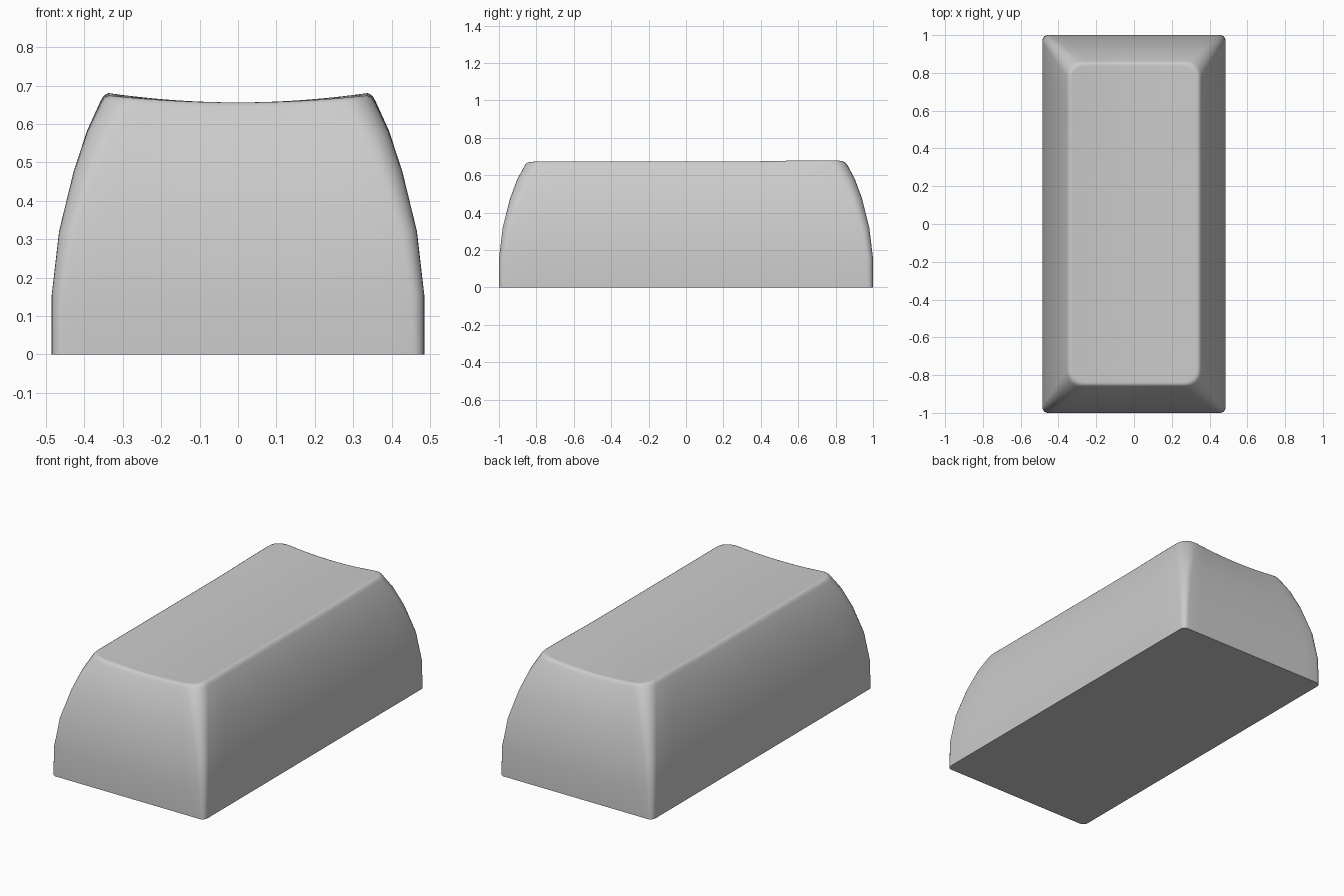
import bpy, bmesh
from math import sin, cos, pi

if "Cube" in bpy.data.objects:
    bpy.data.objects.remove(bpy.data.objects["Cube"])

# Wall profile: half width, half length, height, corner radius
WALL = [(.485, 1.0, 0, .03), (.485, 1.0, .155, .035), (.466, .98, .32, .045),
        (.428, .941, .475, .06), (.393, .902, .58, .07), (.359, .865, .653, .08),
        (.353, .859, .664, .08), (.346, .853, .671, .078)]
TOP = .675


def dish(x, y):
    """Height of the scooped top surface."""
    s = min(max((y - .3) / .4, 0), 1)
    s *= s * (3 - 2 * s)
    e = min(abs(x) / .335, 1) ** 2
    return .656 + e * (.018 + .006 * s)


def outline(hx, hy, r):
    """Rounded rectangle with subdivided edges, counter-clockwise."""
    pts = []
    corners = [(1, 1, 0), (-1, 1, 1), (-1, -1, 2), (1, -1, 3)]
    for sx, sy, q in corners:
        cx, cy = sx * (hx - r), sy * (hy - r)
        for i in range(7):
            a = (q + i / 6) * pi / 2
            pts.append((cx + r * cos(a), cy + r * sin(a)))
        nx, ny, nq = corners[(q + 1) % 4]
        a = (q + 1) * pi / 2
        ex, ey = pts[-1]
        fx, fy = nx * (hx - r) + r * cos(a), ny * (hy - r) + r * sin(a)
        for i in range(1, 12):
            t = i / 12
            pts.append((ex + (fx - ex) * t, ey + (fy - ey) * t))
    return pts


bm = bmesh.new()
rings = []

# Curved walls, following the scoop more closely towards the rim
for hx, hy, z, r in WALL:
    f = (z / TOP) ** 4
    rings.append([bm.verts.new((x, y, z + f * (dish(x, y) - TOP)))
                  for x, y in outline(hx, hy, r)])

# Scooped top made of inset rings
for d in (.008, .018, .06, .12, .18, .24, .30, .335):
    hx, hy = .346 - d, .853 - d
    r = max(.078 - d * .3, 0) * min(1, hx / .15)
    rings.append([bm.verts.new((x, y, dish(x, y)))
                  for x, y in outline(hx, hy, r)])

n = len(rings[0])
for a, b in zip(rings, rings[1:]):
    for i in range(n):
        j = (i + 1) % n
        bm.faces.new((a[i], a[j], b[j], b[i]))
bm.faces.new(rings[-1])
bm.faces.new(rings[0][::-1])
bmesh.ops.recalc_face_normals(bm, faces=bm.faces)

mesh = bpy.data.meshes.new("key_cap")
bm.to_mesh(mesh)
bm.free()
cap = bpy.data.objects.new("key_cap", mesh)
bpy.context.collection.objects.link(cap)
bpy.context.view_layer.objects.active = cap
cap.select_set(True)
bpy.ops.object.shade_smooth_by_angle(angle=.8)
